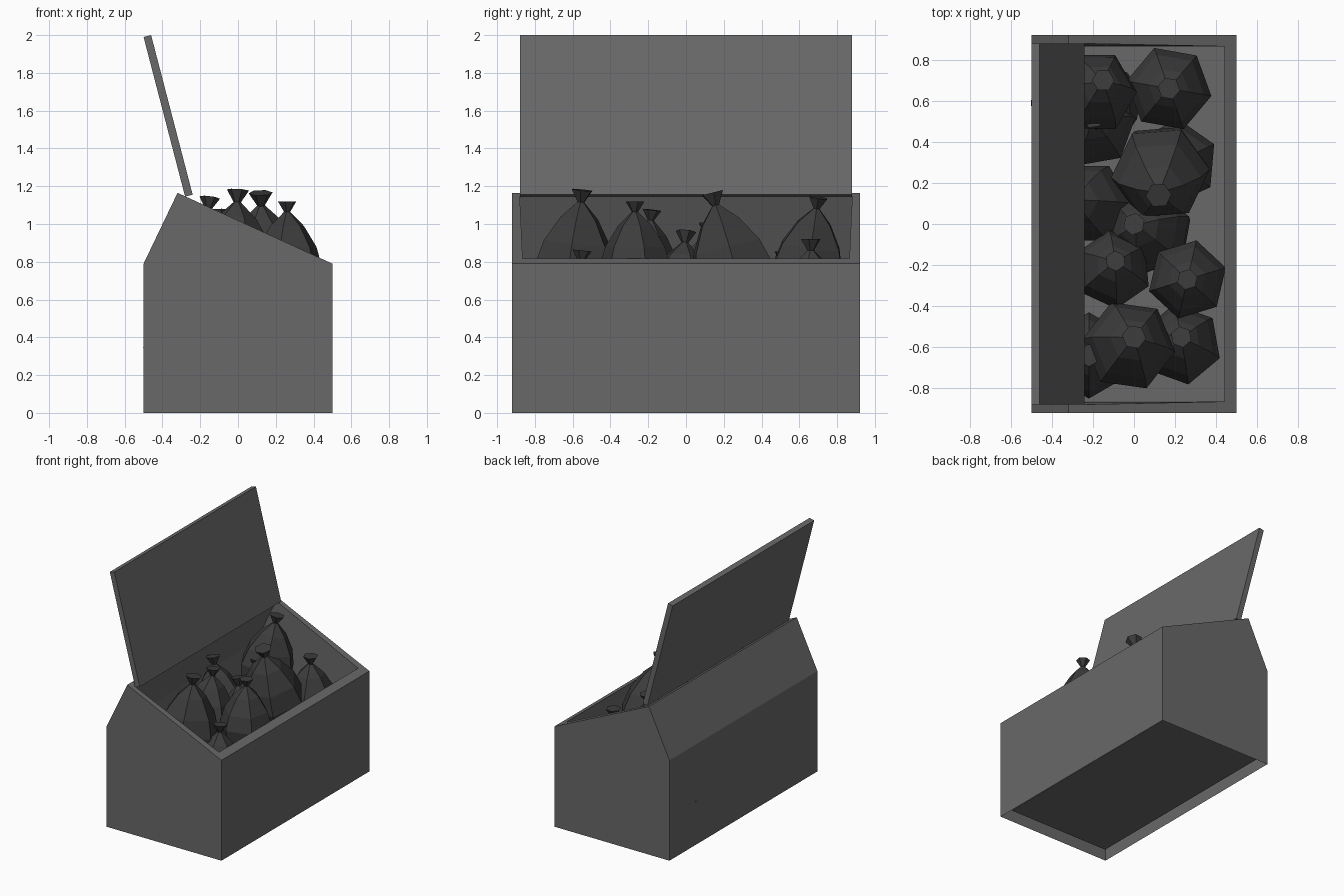
import bpy, bmesh, math
from mathutils import Vector, Matrix

if "Cube" in bpy.data.objects:
    bpy.data.objects.remove(bpy.data.objects["Cube"])


def material(name, v):
    m = bpy.data.materials.new(name)
    m.diffuse_color = (v, v, v, 1)
    m.use_nodes = True
    m.node_tree.nodes["Principled BSDF"].inputs["Base Color"].default_value = m.diffuse_color
    return m


BODY = material("dark_metal", 0.14)
BAG = material("black_plastic", 0.045)


def finish(name, bm, mat):
    bmesh.ops.recalc_face_normals(bm, faces=bm.faces)
    me = bpy.data.meshes.new(name)
    bm.to_mesh(me)
    bm.free()
    me.materials.append(mat)
    ob = bpy.data.objects.new(name, me)
    bpy.context.collection.objects.link(ob)
    return ob


# Container: outer shell, sloped rim and inner lining, open underneath
outer = [(-0.5, 0), (-0.5, 0.79), (-0.32, 1.165), (0.5, 0.79), (0.5, 0)]
inner = [(-0.45, 0.05), (-0.45, 0.79), (-0.285, 1.149), (0.44, 0.817), (0.44, 0.05)]
outer_y = [0.92] * 5
inner_y = [0.865, 0.87, 0.88, 0.865, 0.865]
bm = bmesh.new()


def ring(profile, ys, s):
    return [bm.verts.new((x, s * y, z)) for (x, z), y in zip(profile, ys)]


o = [ring(outer, outer_y, s) for s in (-1, 1)]
n = [ring(inner, inner_y, s) for s in (-1, 1)]
for side in o + n:
    bm.faces.new(side)
for shell, edges in ((o, (0, 1, 3)), (n, (0, 1, 3, 4))):
    for i in edges:
        j = (i + 1) % 5
        bm.faces.new((shell[0][i], shell[0][j], shell[1][j], shell[1][i]))
rim_o = [o[0][2], o[0][3], o[1][3], o[1][2]]
rim_n = [n[0][2], n[0][3], n[1][3], n[1][2]]
for i in range(4):
    j = (i + 1) % 4
    bm.faces.new((rim_o[i], rim_o[j], rim_n[j], rim_n[i]))
finish("container_body", bm, BODY)

# Open lid leaning back
bm = bmesh.new()
lid = [(-0.28, 1.145), (-0.24, 1.155), (-0.46, 2.0), (-0.5, 1.99)]
face = bm.faces.new([bm.verts.new((x, -0.88, z)) for x, z in lid])
ext = bmesh.ops.extrude_face_region(bm, geom=[face])["geom"]
bmesh.ops.translate(bm, vec=(0, 1.76, 0),
                    verts=[v for v in ext if isinstance(v, bmesh.types.BMVert)])
bm.faces.ensure_lookup_table()
if not face.is_valid or len(bm.faces) < 6:
    bm.faces.new([v for v in bm.verts if v.co.y < 0])
finish("lid", bm, BODY)

# Tied rubbish bags: (radius, height below knot top)
PROFILE = [(0.055, 0), (0.018, -0.06), (0.10, -0.14), (0.175, -0.26),
           (0.21, -0.38), (0.19, -0.50), (0.10, -0.57)]


def bag(name, top, scale=1.0, axis=(0, 0, 1), phase=0):
    bm = bmesh.new()
    rings = []
    for r, z in PROFILE:
        rings.append([bm.verts.new((r * math.cos(a), r * math.sin(a), z))
                      for a in (math.radians(phase + 60 * k) for k in range(6))])
    for a, b in zip(rings, rings[1:]):
        for k in range(6):
            m = (k + 1) % 6
            bm.faces.new((a[k], a[m], b[m], b[k]))
    bm.faces.new(rings[0])
    bm.faces.new(rings[-1])
    rot = Vector((0, 0, 1)).rotation_difference(Vector(axis)).to_matrix().to_4x4()
    bm.transform(Matrix.Translation(top) @ rot @ Matrix.Scale(scale, 4))
    finish(name, bm, BAG)


bags = [
    # upper layer
    ((0.0, -0.55, 1.18), 1.08, (0.06, 0.1, 1), -8),
    ((0.26, -0.27, 1.12), 0.93, (0, 0, 1), 17),
    ((0.12, 0.14, 1.165), 1.15, (-0.02, -0.25, 1), 5),
    ((-0.15, 0.70, 1.14), 1.0, (0.12, 0.15, 1), 0),
    ((-0.09, -0.18, 1.075), 0.92, (0.04, 0.12, 1), 35),
    ((-0.30, 0.12, 1.0), 1.0, (-0.2, 0.05, 1), 0),
    # lower layer
    ((0.17, 0.66, 0.92), 1.0, (0, 0, 1), -10),
    ((0.23, -0.55, 0.86), 0.95, (0, 0.1, 1), -20),
    ((0.0, 0.0, 0.96), 1.0, (-0.2, 0.1, 1), 20),
    ((0.20, 0.30, 0.78), 1.0, (0, 0, 1), 25),
    ((-0.20, 0.52, 0.85), 1.0, (0, 0.1, 1), 10),
    ((-0.22, -0.64, 0.85), 1.0, (0, 0, 1), 30),
    # bag lying at the bottom, its knot just piercing the back wall
    ((-0.488, 0.59, 0.30), 0.9, (-0.95, 0, -0.3), 0),
]
for i, (top, scale, axis, phase) in enumerate(bags):
    bag(f"rubbish_bag_{i + 1}", top, scale, axis, phase)
